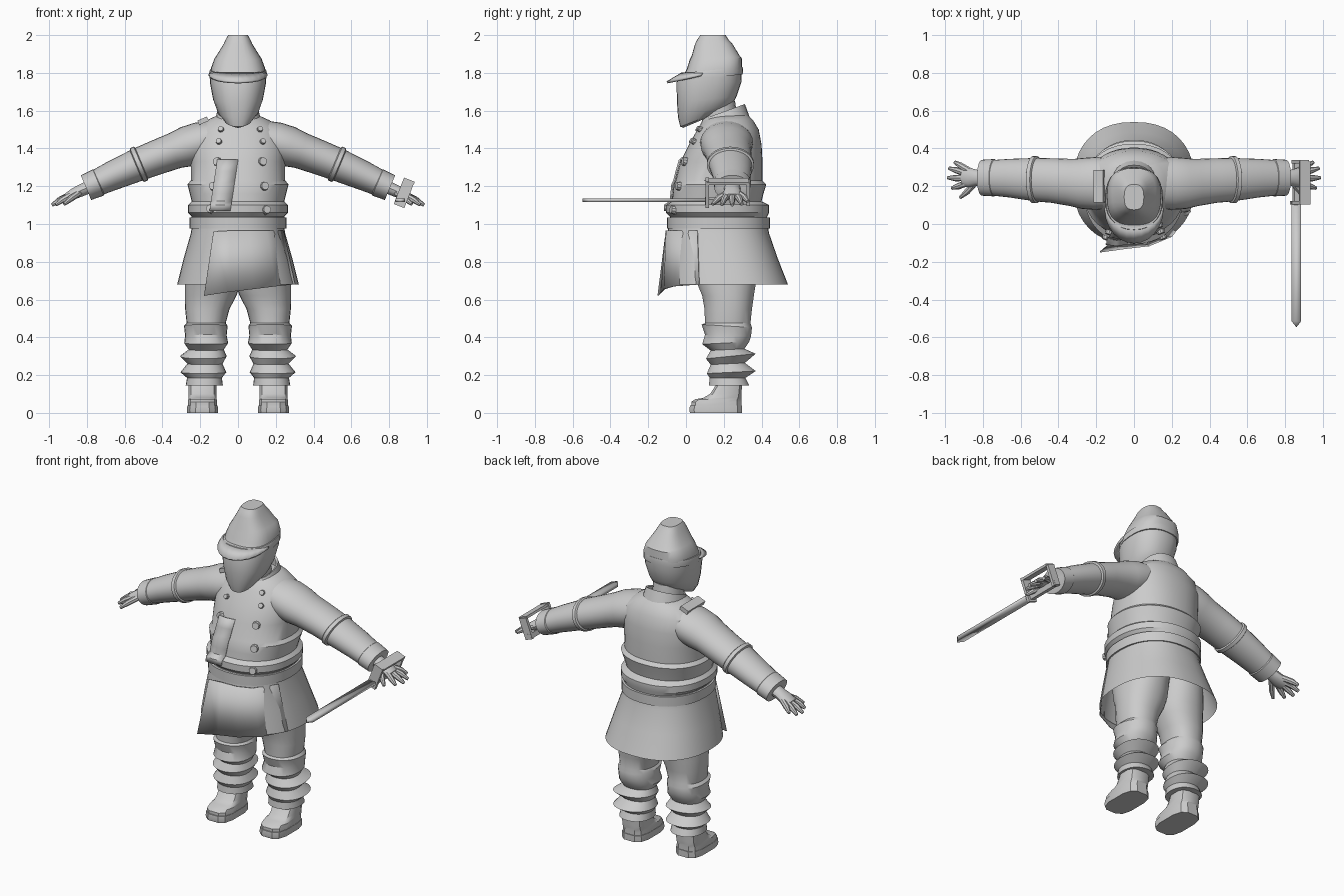
import bpy, bmesh, math
from mathutils import Vector, Matrix

mat = bpy.data.materials.new("plain grey")
mat.diffuse_color = (0.6, 0.6, 0.6, 1)


def finish(name, bm, normals=True):
    if normals:
        bmesh.ops.recalc_face_normals(bm, faces=bm.faces)
    me = bpy.data.meshes.new(name)
    bm.to_mesh(me)
    bm.free()
    me.materials.append(mat)
    ob = bpy.data.objects.new(name, me)
    bpy.context.collection.objects.link(ob)
    return ob


def loft(name, rings, n=32, p=2.0, caps=True, phase=0.0):
    """Skin superellipse rings, each (centre, half axis a, half axis b)."""
    bm = bmesh.new()
    loops = []
    for c, a, b in rings:
        loop = []
        for i in range(n):
            t = 2 * math.pi * (i + phase) / n
            u, v = math.cos(t), math.sin(t)
            u = math.copysign(abs(u) ** (2 / p), u)
            v = math.copysign(abs(v) ** (2 / p), v)
            loop.append(bm.verts.new(Vector(c) + Vector(a) * u + Vector(b) * v))
        loops.append(loop)
    for l0, l1 in zip(loops, loops[1:]):
        for i in range(n):
            j = (i + 1) % n
            bm.faces.new((l0[i], l0[j], l1[j], l1[i]))
    if caps:
        bm.faces.new(loops[0])
        bm.faces.new(loops[-1])
    return finish(name, bm)


def flat(z, y0, y1, rx, tilt=0.0, x=0.0):
    """Horizontal ring; tilt raises the back."""
    h = (y1 - y0) / 2
    return ((x, (y0 + y1) / 2, z), (rx, 0, 0), (0, h, h * tilt))


def sheet(name, rows, thick):
    bm = bmesh.new()
    vs = [[bm.verts.new(q) for q in r] for r in rows]
    for r0, r1 in zip(vs, vs[1:]):
        for i in range(len(r0) - 1):
            bm.faces.new((r0[i], r0[i + 1], r1[i + 1], r1[i]))
    ob = finish(name, bm)
    m = ob.modifiers.new("thickness", 'SOLIDIFY')
    m.thickness, m.offset = thick, 0
    return ob


def box(name, c, size, ry=0.0):
    bm = bmesh.new()
    bmesh.ops.create_cube(bm, size=1, matrix=Matrix.Translation(c) @ Matrix.Rotation(ry, 4, 'Y')
                          @ Matrix.Diagonal((*size, 1)))
    return finish(name, bm)


# Jacket: (z, front, back, half width)
TORSO = [(0.96, -.09, .43, .245), (1.04, -.085, .43, .245), (1.06, -.105, .44, .265),
         (1.10, -.105, .44, .265), (1.12, -.075, .40, .245), (1.16, -.07, .41, .255),
         (1.21, -.065, .425, .268), (1.23, -.055, .405, .25), (1.33, -.03, .405, .25),
         (1.42, .015, .40, .255), (1.50, .06, .385, .23), (1.55, .095, .355, .165),
         (1.575, .13, .33, .11)]
loft("jacket", [flat(*r) for r in TORSO], 40, 2.2)


def front_y(x, z):
    for a, b in zip(TORSO, TORSO[1:]):
        if a[0] <= z <= b[0]:
            f = (z - a[0]) / (b[0] - a[0])
            y0, y1, rx = (a[k] + (b[k] - a[k]) * f for k in (1, 2, 3))
            return (y0 + y1) / 2 - (y1 - y0) / 2 * (1 - min(abs(x) / rx, 1) ** 2.2) ** (1 / 2.2)


# Belt
loft("belt", [flat(.975, -.10, .445, .256), flat(1.035, -.10, .445, .256)], 40, 2.2)

# Skirt of the coat and its overlapping front flap
loft("coat_skirt", [flat(.98, -.095, .435, .245), flat(.95, -.097, .44, .25),
                    flat(.82, -.102, .485, .287), flat(.68, -.108, .54, .322)], 40, 2.3, False)
sheet("front_flap", [
    [(-.13, -.105, .96), (-.04, -.106, .965), (.06, -.103, .965), (.15, -.07, .965), (.24, .06, .965)],
    [(-.18, -.148, .62), (-.05, -.13, .64), (.08, -.115, .655), (.2, -.065, .67), (.3, .07, .68)]], .006)

# Lapel edge down the chest
zs = [1.07, 1.10, 1.12, 1.16, 1.21, 1.23, 1.28, 1.34]
sheet("lapel", [[(x - .15 * (1.34 - z), front_y(x, z) - d, z)
                 for x, d in ((-.11, .02), (-.06, .014), (0, .002))] for z in zs], .006)

# Buttons
for i, (x, z) in enumerate([(-.09, 1.5), (-.10, 1.435), (-.11, 1.33), (-.13, 1.2), (-.145, 1.08),
                            (.115, 1.5), (.13, 1.435), (.13, 1.33), (.14, 1.2), (.15, 1.075)]):
    d = Vector((x * 2.5, -1, .5 if z > 1.4 else .15)).normalized()
    r = .018 if z > 1.4 else .026
    bm = bmesh.new()
    bmesh.ops.create_cone(bm, cap_ends=True, segments=10, radius1=r, radius2=r * .8, depth=.03,
                          matrix=Matrix.Translation((x, front_y(x, z), z))
                          @ d.to_track_quat('Z', 'Y').to_matrix().to_4x4())
    finish("button_%d" % (i + 1), bm)

# Shoulder strap, on one side only
box("shoulder_strap", (-.185, .2, 1.547), (.055, .17, .025), -.4)

# Collar and neck
loft("collar", [flat(1.53, .07, .345, .13, .1), flat(1.595, .09, .312, .11, .36),
                flat(1.59, .10, .30, .10, .36), flat(1.52, .10, .30, .10, .1)], 24, 2.2)
loft("neck", [flat(1.5, .09, .28, .09), flat(1.65, .07, .26, .09)], 20)

# Head
loft("head", [flat(1.548, -.015, .17, .035, .42), flat(1.562, -.03, .215, .075, .38),
              flat(1.60, -.042, .248, .11, .25), flat(1.66, -.048, .268, .132, .1),
              flat(1.75, -.05, .293, .149), flat(1.8, -.03, .295, .147)], 28, 2.3)

# Cap with band, crown and visor
loft("cap_band", [flat(1.775, -.035, .30, .152, .1), flat(1.80, -.035, .302, .153, .1),
                  flat(1.815, -.025, .30, .149, .1)], 28, 2.4)
loft("cap_crown", [flat(1.805, -.01, .298, .143, .08), flat(1.83, .005, .297, .142, .05),
                   flat(1.875, .02, .295, .125, .03), flat(1.89, .03, .285, .115),
                   flat(1.955, .048, .245, .075), flat(1.98, .062, .222, .064),
                   flat(2.0, .075, .21, .052)], 28, 2.7)
arc = [math.radians(-90 + 15 * i) for i in range(13)]
sheet("visor", [[(.148 * math.sin(t), .09 - .11 * math.cos(t), 1.797) for t in arc],
                [(.152 * math.sin(t), .08 - .18 * math.cos(t), 1.785 - .035 * math.cos(t)) for t in arc]],
      .012)


def tube(name, pts, n=10):
    """Arm-like tube; pts are (x, y, z, half height, half depth)."""
    rings = []
    for i, (x, y, z, h, d) in enumerate(pts):
        a, b = pts[max(i - 1, 0)], pts[min(i + 1, len(pts) - 1)]
        t = (Vector(b[:3]) - Vector(a[:3])).normalized()
        side = Vector((0, 1, 0)) - t * t.y
        side.normalize()
        rings.append(((x, y, z), side * d, t.cross(side) * h))
    return loft(name, rings, n)


for side, s in (("left", -1), ("right", 1)):
    # Sleeve, elbow band and cuff
    tube(side + "_sleeve", [(s * x, y, z, h, d) for x, y, z, h, d in (
        (.10, .215, 1.46, .095, .13), (.20, .215, 1.432, .108, .14), (.27, .215, 1.41, .108, .135),
        (.33, .22, 1.39, .097, .125), (.43, .23, 1.353, .092, .118), (.52, .235, 1.318, .088, .115),
        (.66, .243, 1.258, .078, .102), (.77, .245, 1.208, .068, .092))], 28)
    tube(side + "_elbow_band", [(s * x, .235, 1.318 - (x - .52) * .42, h, h + .028) for x, h in (
        (.51, .088), (.515, .097), (.535, .097), (.54, .085))], 28)
    tube(side + "_cuff", [(s * x, .245, 1.203 - (x - .78) * .42, h, h + .024) for x, h in (
        (.735, .07), (.74, .075), (.805, .071), (.805, .055))], 28)
    # Hand
    tube(side + "_palm", [(s * x, .245, z, h, d) for x, z, h, d in (
        (.78, 1.2, .035, .045), (.83, 1.178, .033, .042), (.87, 1.16, .03, .052),
        (.91, 1.142, .02, .045))], 14)
    for k, (a, m, e) in enumerate([((.84, .22, 1.165), (.885, .17, 1.135), (.92, .14, 1.105)),
                                   ((.89, .215, 1.15), (.93, .2, 1.128), (.965, .19, 1.102)),
                                   ((.89, .245, 1.15), (.945, .243, 1.125), (.986, .245, 1.10)),
                                   ((.89, .268, 1.15), (.94, .285, 1.13), (.98, .295, 1.105)),
                                   ((.87, .28, 1.16), (.92, .31, 1.14), (.95, .328, 1.12))]):
        tube("%s_finger_%d" % (side, k + 1),
             [(s * q[0], q[1], q[2], r, r) for q, r in ((a, .018), (m, .017), (e, .009))], 8)

    # Trouser leg with folds: (z, inner x, outer x, front, back, tilt)
    loft(side + "_trouser_leg", [flat(z, y0, y1, (x1 - x0) / 2, t, s * (x0 + x1) / 2)
                                 for z, x0, x1, y0, y1, t in (
        (.96, -.02, .235, -.03, .40, 0), (.80, -.02, .27, .03, .39, 0), (.68, -.012, .28, .06, .37, 0),
        (.62, .008, .28, .085, .36, 0), (.55, .045, .28, .097, .35, 0), (.475, .065, .272, .1, .342, 0),
        (.46, .055, .286, .082, .35, -.06), (.41, .06, .28, .1, .345, -.03), (.37, .052, .285, .085, .335, .05),
        (.335, .075, .262, .13, .31, .05), (.30, .06, .307, .105, .37, .1),
        (.26, .082, .268, .13, .312, .05), (.215, .062, .305, .11, .37, .05),
        (.185, .085, .27, .125, .315, 0), (.145, .08, .277, .12, .335, 0))], 26, 2.2)

    # Boot: sole and upper
    x = s * .188
    loft(side + "_boot_sole", [flat(0, .018, .30, .083, 0, x), flat(.015, .015, .30, .084, 0, x),
                               flat(.04, .018, .30, .082, 0, x)], 12, 3.2, True, .5)
    loft(side + "_boot_upper", [flat(.035, .025, .296, .08, 0, x), flat(.058, .025, .296, .079, 0, x),
                                flat(.072, .045, .296, .077, 0, x), flat(.08, .09, .296, .076, 0, x),
                                flat(.10, .125, .296, .075, 0, x), flat(.16, .165, .298, .076, 0, x)],
         12, 3.2, True, .5)

# Sword: blade, grip and hand guard
bm = bmesh.new()
bm.faces.new([bm.verts.new((x, y, 1.126)) for x, y in
              ((.835, .12), (.835, -.515), (.86, -.547), (.885, -.515), (.885, .12))])
m = finish("sword_blade", bm).modifiers.new("thickness", 'SOLIDIFY')
m.thickness, m.offset = .018, 0
box("sword_grip", (.86, .22, 1.122), (.035, .24, .03), .35)
box("sword_guard", (.88, .112, 1.165), (.06, .018, .15), .37)
box("sword_bow", (.905, .22, 1.225), (.06, .22, .014), .37)
box("sword_pommel", (.88, .33, 1.165), (.05, .018, .13), .37)

# Smooth shading with sharp creases
meshes = [o for o in bpy.data.objects if o.type == 'MESH']
for o in meshes:
    o.select_set(True)
bpy.context.view_layer.objects.active = meshes[0]
bpy.ops.object.shade_smooth_by_angle(angle=math.radians(32))
